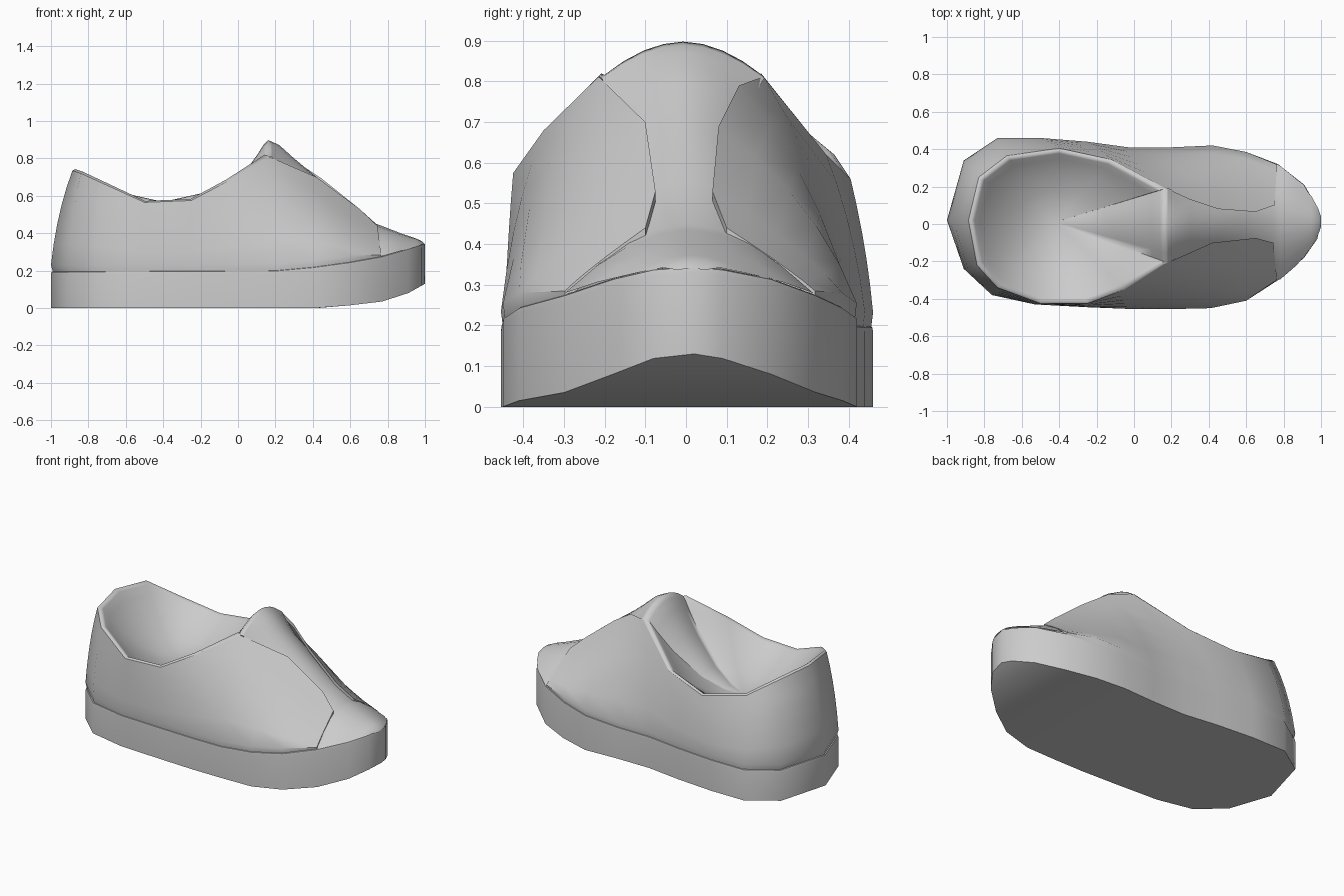
import bpy
import bmesh
from mathutils import Vector

if "Cube" in bpy.data.objects:
    bpy.data.objects.remove(bpy.data.objects["Cube"])

grey = bpy.data.materials.new("plain grey")
grey.use_nodes = True
COLOUR = (0.6, 0.6, 0.6, 1)
grey.diffuse_color = COLOUR
grey.node_tree.nodes["Principled BSDF"].inputs["Base Color"].default_value = COLOUR

# Sole outline, from heel along the left side to the toe and back
OUTLINE = [(-1, .02), (-.91, .34), (-.73, .46), (-.5, .46), (-.25, .44), (-.03, .41),
           (.2, .41), (.42, .42), (.6, .385), (.77, .32), (.91, .21), (.98, .09),
           (1, .02), (.98, -.08), (.91, -.18), (.77, -.3), (.6, -.41), (.41, -.45),
           (.2, -.455), (0, -.455), (-.25, -.445), (-.53, -.43), (-.76, -.38), (-.91, -.24)]
# Side heights of the sole along x
SOLE_TOP = [(-1, .19), (.2, .195), (.42, .215), (.6, .24), (.77, .27), (.91, .31), (1, .34)]
SOLE_BOTTOM = [(-1, 0), (.44, 0), (.6, .015), (.77, .035), (.91, .08), (1, .13)]
# Upper edge of the side panels, from right flap round the heel to left flap
PANEL_TOP = [(.745, -.1, .44), (.65, -.075, .53), (.42, -.1, .7), (.16, -.215, .812),
             (-.05, -.35, .68), (-.25, -.425, .575), (-.5, -.425, .565), (-.73, -.34, .67),
             (-.84, -.22, .72), (-.885, .02, .735), (-.83, .25, .715), (-.68, .365, .62),
             (-.4, .405, .56), (-.12, .345, .62), (.17, .19, .812), (.3, .13, .79),
             (.45, .08, .69), (.65, .065, .53), (.75, .1, .44)]
# Tongue and toe sections: x, half width, centre height, edge height
TONGUE = [(.18, .2, .89, .808), (.22, .18, .872, .775), (.3, .165, .8, .7),
          (.45, .15, .675, .6), (.6, .2, .555, .44), (.74, .29, .45, .285),
          (.78, .305, .435, .28), (.87, .23, .4, .306), (.95, .135, .373, .329),
          (.985, .07, .357, .342), (.999, .03, .341, .336)]


def height(table, x):
    for (x0, z0), (x1, z1) in zip(table, table[1:]):
        if x <= x1:
            return z0 + (z1 - z0) * (x - x0) / (x1 - x0)
    return table[-1][1]


def sole_ring(table, scale=1, lift=0):
    return [Vector((x * scale, y * scale, height(table, x) + lift)) for x, y in OUTLINE]


def loft(name, rows, closed=False, strips=False, centre=None, angle=.85):
    """Skin a stack of rows; strips bridges both ends, centre closes the last row."""
    bm = bmesh.new()
    grid = [[bm.verts.new(p) for p in row] for row in rows]
    n = len(rows[0])
    for low, high in zip(grid, grid[1:]):
        for i in range(n if closed else n - 1):
            j = (i + 1) % n
            bm.faces.new((low[i], high[i], high[j], low[j]))
    if strips:
        for ring, flip in ((grid[0], False), (grid[-1], True)):
            for i in range(n // 2):
                loop = [ring[i], ring[i + 1], ring[n - i - 1], ring[-i % n]]
                loop = list(dict.fromkeys(loop))
                bm.faces.new(loop[::-1] if flip else loop)
    if centre:
        tip = bm.verts.new(centre)
        for i in range(n):
            bm.faces.new((grid[-1][i], tip, grid[-1][(i + 1) % n]))
    mesh = bpy.data.meshes.new(name)
    bm.to_mesh(mesh)
    bm.free()
    mesh.materials.append(grey)
    obj = bpy.data.objects.new(name, mesh)
    bpy.context.collection.objects.link(obj)
    bpy.ops.object.select_all(action="DESELECT")
    obj.select_set(True)
    bpy.context.view_layer.objects.active = obj
    bpy.ops.object.shade_smooth_by_angle(angle=angle)


# Sole with raised toe and a softly rounded top edge
loft("sole", [sole_ring(SOLE_BOTTOM), sole_ring(SOLE_TOP, 1, -.01),
              sole_ring(SOLE_TOP, .997, .003), sole_ring(SOLE_TOP, .985, .006)],
     closed=True, strips=True)

# Side panels: curved columns from the sole up to the collar and flap edges
order = list(range(15, 24)) + list(range(10))
tuck = Vector((0, 0, -.025))
groove = sole_ring(SOLE_TOP, .99, .004)
bead = sole_ring(SOLE_TOP, 1, .04)
columns = []
for index, edge in zip(order, PANEL_TOP):
    # The flap ends sit lower, flush with the toe
    flap_end = index in (order[0], order[-1])
    base = bead[index].lerp(groove[index], .7 if flap_end else 0)
    top = Vector(edge)
    rise = top.z - base.z
    bend = base.lerp(top, .27)
    bend.z = base.z + rise * min(.57, .2 + rise * .9)
    column = [groove[index]]
    for step in range(6):
        t = step / 5
        column.append(base.lerp(bend, t).lerp(bend.lerp(top, t), t))
    columns.append(column + [top + tuck])
# Fold the front flap edges down onto the toe
columns.insert(0, [p + tuck for p in columns[0]])
columns.append([p + tuck for p in columns[-1]])
loft("side_panels", list(zip(*columns)))

# Tongue running down into the toe cap
sections = []
for x, width, mid, edge in TONGUE:
    steps = [i / 4 for i in range(-4, 5)]
    sections.append([Vector((x, .025 * x - .012 + width * t,
                             mid - (mid - edge) * abs(t) ** 1.9)) for t in steps])
loft("tongue_and_toe", sections)

# Rolled collar and shallow bowl-shaped lining
rim = [Vector(p) for p in PANEL_TOP[3:15]] + sections[0][::-1]
bed = Vector((-.42, .01, .42))


def inner_ring(inward, drop, lift=0):
    ring = []
    for p in rim:
        q = p.lerp(bed, inward)
        q.z = p.z + (bed.z - p.z) * drop + lift
        ring.append(q)
    return ring


loft("collar_lining", [rim, inner_ring(.03, 0, .008), inner_ring(.07, .04, .003),
                       inner_ring(.14, .17), inner_ring(.3, .45), inner_ring(.58, .8),
                       inner_ring(.8, .95)],
     closed=True, centre=bed, angle=1.3)
